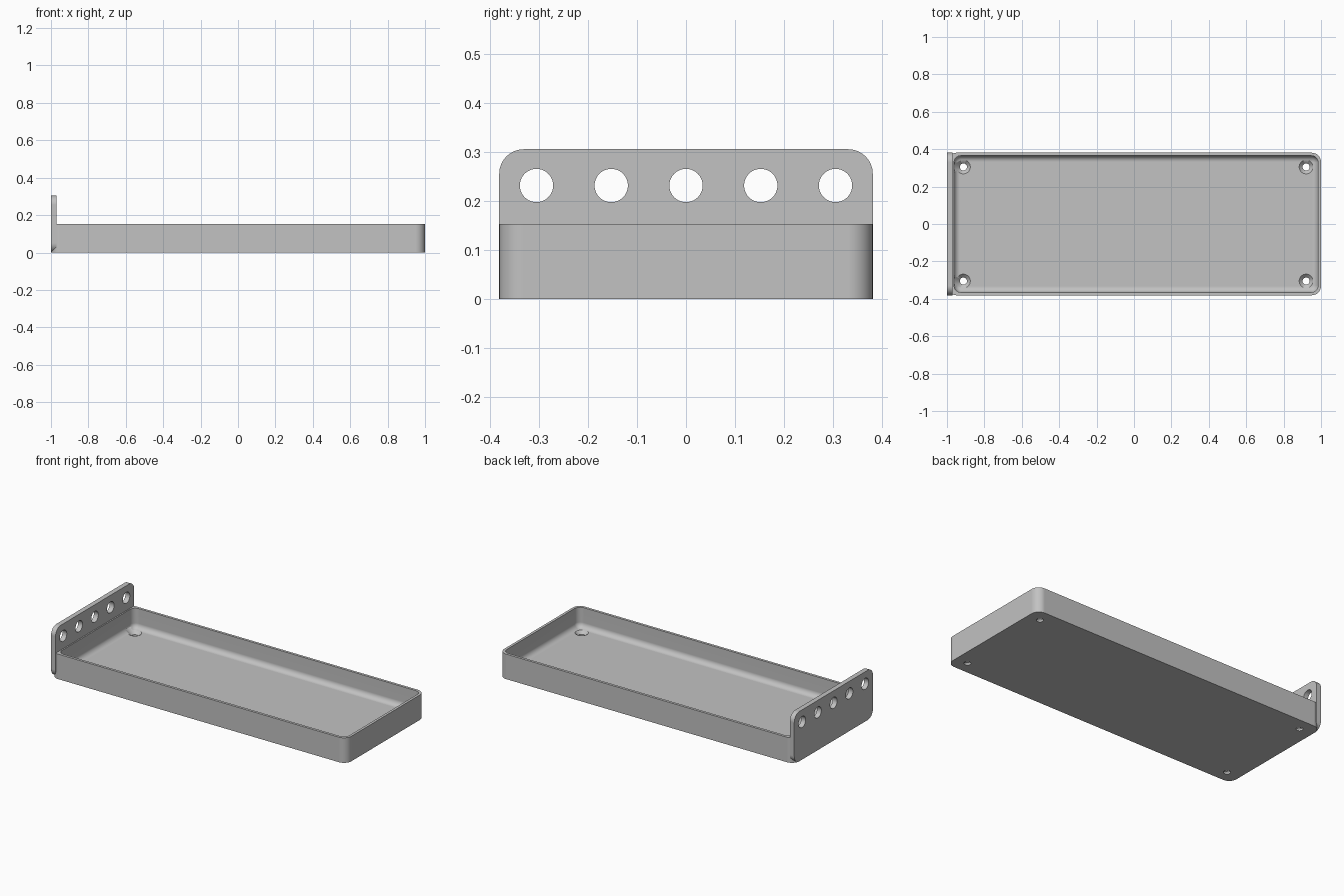
import bpy, bmesh, math
from mathutils import Matrix

cube = bpy.data.objects.get("Cube")
if cube:
    bpy.data.objects.remove(cube, do_unlink=True)

grey = bpy.data.materials.new("plain grey")
grey.use_nodes = True
grey.diffuse_color = (0.54, 0.54, 0.54, 1)
grey.node_tree.nodes["Principled BSDF"].inputs["Base Color"].default_value = grey.diffuse_color

HALF_Y, RIM_Z, PLATE_TOP = 0.381, 0.153, 0.305
FLOOR, THICK, CORNER = 0.03, 0.03, 0.05


def rounded_rect(a0, a1, b0, b1, r, steps=8):
    """Outline of a rounded rectangle, counter-clockwise."""
    corners = [(a1 - r, b1 - r), (a0 + r, b1 - r), (a0 + r, b0 + r), (a1 - r, b0 + r)]
    pts = []
    for k, (ca, cb) in enumerate(corners):
        for i in range(steps + 1):
            t = (k + i / steps) * math.pi / 2
            pts.append((ca + r * math.cos(t), cb + r * math.sin(t)))
    return pts


def loft(name, rings):
    """Skin a stack of equal-length rings and cap both ends."""
    bm = bmesh.new()
    loops = [[bm.verts.new(p) for p in ring] for ring in rings]
    for lo, hi in zip(loops, loops[1:]):
        n = len(lo)
        for i in range(n):
            j = (i + 1) % n
            bm.faces.new((lo[i], lo[j], hi[j], hi[i]))
    bm.faces.new(loops[0][::-1])
    bm.faces.new(loops[-1])
    return finish(name, bm)


def finish(name, bm):
    bmesh.ops.recalc_face_normals(bm, faces=bm.faces)
    mesh = bpy.data.meshes.new(name)
    bm.to_mesh(mesh)
    bm.free()
    mesh.materials.append(grey)
    obj = bpy.data.objects.new(name, mesh)
    bpy.context.collection.objects.link(obj)
    return obj


def cones(name, items):
    """Several cones in one object: (matrix, bottom radius, top radius, depth)."""
    bm = bmesh.new()
    for matrix, r1, r2, depth in items:
        bmesh.ops.create_cone(bm, cap_ends=True, segments=40, radius1=r1,
                              radius2=r2, depth=depth, matrix=matrix)
    return finish(name, bm)


def cut(obj, cutter):
    mod = obj.modifiers.new("cut", 'BOOLEAN')
    mod.object, mod.operation, mod.solver = cutter, 'DIFFERENCE', 'EXACT'
    bpy.ops.object.select_all(action='DESELECT')
    obj.select_set(True)
    bpy.context.view_layer.objects.active = obj
    bpy.ops.object.modifier_apply(modifier=mod.name)
    bpy.data.objects.remove(cutter, do_unlink=True)


def smooth(obj):
    bpy.ops.object.select_all(action='DESELECT')
    obj.select_set(True)
    bpy.context.view_layer.objects.active = obj
    bpy.ops.object.shade_smooth_by_angle(angle=math.radians(30))
    mod = obj.modifiers.new("flat floor shading", 'WEIGHTED_NORMAL')
    mod.keep_sharp = True


# Tray: outer wall, rim, inner wall, then a fillet down to the floor
def outer(z):
    return [(x, y, z) for x, y in rounded_rect(-1, 1, -HALF_Y, HALF_Y, CORNER)]


def inner(inset, z):
    y = HALF_Y - 0.016 - inset
    return [(px, py, z) for px, py in
            rounded_rect(-0.962 + inset, 0.984 - inset, -y, y, 0.036 - inset)]


FILLET = 0.032
rings = [outer(0), outer(RIM_Z), inner(0, RIM_Z)]
for i in range(9):
    t = i / 8 * math.pi / 2
    rings.append(inner(FILLET * (1 - math.cos(t)), FLOOR + FILLET * (1 - math.sin(t))))
tray = loft("tray", rings)

# Countersunk screw holes in the four floor corners
spots = [(x, y) for x in (-0.912, 0.92) for y in (-0.305, 0.305)]
cut(tray, cones("screw_hole_cutter",
                [(Matrix.Translation((x, y, 0)), 0.019, 0.019, 0.2) for x, y in spots]))
cut(tray, cones("countersink_cutter",
                [(Matrix.Translation((x, y, FLOOR)), 0.019, 0.055, 0.036) for x, y in spots]))
smooth(tray)

# End plate with rounded corners and a row of five holes
outline = rounded_rect(-HALF_Y, HALF_Y, 0, PLATE_TOP, CORNER)
end_plate = loft("end_plate", [[(x, y, z) for y, z in outline] for x in (-1, -1 + THICK)])
turn = Matrix.Rotation(math.pi / 2, 4, 'Y')
cut(end_plate, cones("plate_hole_cutter",
                     [(Matrix.Translation((-1, k * 0.1525, 0.231)) @ turn, 0.034, 0.034, 0.2)
                      for k in range(-2, 3)]))
smooth(end_plate)
